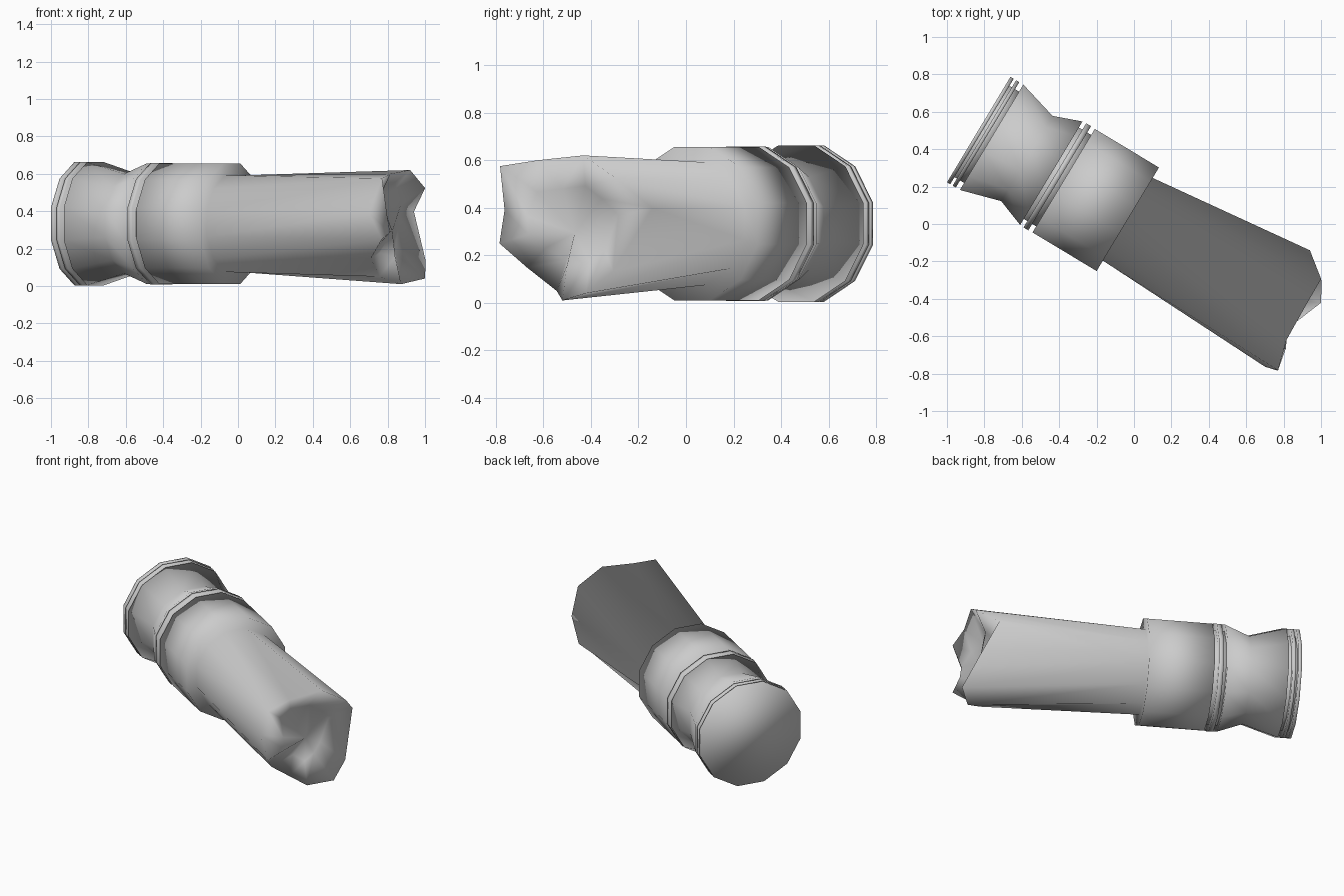
import bpy, bmesh, math
from mathutils import Matrix

if "Cube" in bpy.data.objects:
    bpy.data.objects.remove(bpy.data.objects["Cube"])

SIDES = 12
CENTRE_Z = 0.333
PLACE = Matrix.Translation((-0.83, 0.505, CENTRE_Z)) @ Matrix.Rotation(math.radians(-31.05), 4, "Z")

stone = bpy.data.materials.new("grey_stone")
stone.use_nodes = True
GREY = (0.6, 0.6, 0.6, 1)
stone.diffuse_color = GREY
stone.node_tree.nodes["Principled BSDF"].inputs["Base Color"].default_value = GREY


def ring(bm, along, apothem):
    """Twelve-sided ring around the column axis, with flats on top and sides."""
    radius = apothem / math.cos(math.pi / SIDES)
    angles = [math.tau * (i + 0.5) / SIDES for i in range(SIDES)]
    return [bm.verts.new((along, radius * math.cos(a), radius * math.sin(a))) for a in angles]


def bridge(bm, a, b):
    for i in range(SIDES):
        j = (i + 1) % SIDES
        bm.faces.new((a[i], a[j], b[j], b[i]))


def finish(bm, name):
    for face in bm.faces:
        face.smooth = True
    mesh = bpy.data.meshes.new(name)
    bm.to_mesh(mesh)
    bm.free()
    mesh.materials.append(stone)
    obj = bpy.data.objects.new(name, mesh)
    obj.matrix_world = PLACE
    bpy.context.collection.objects.link(obj)


def drum(name, profile):
    """Closed solid through (distance along axis, apothem) pairs."""
    bm = bmesh.new()
    rings = [ring(bm, t, r) for t, r in profile]
    for a, b in zip(rings, rings[1:]):
        bridge(bm, a, b)
    bm.faces.new(rings[0][::-1])
    bm.faces.new(rings[-1])
    finish(bm, name)


# Foot disc, thin bands and the recessed cores between them
drum("foot_disc", [(0, 0.329), (0.02, 0.329)])
drum("foot_band", [(0.035, 0.329), (0.055, 0.329)])
drum("foot_core", [(0.01, 0.285), (0.1, 0.285)])
drum("neck_band", [(0.475, 0.325), (0.505, 0.325)])
drum("neck_core", [(0.44, 0.285), (0.55, 0.285)])

# Waisted base
drum("waisted_base", [(0.08, 0.329), (0.3, 0.266), (0.453, 0.323)])

# Collar running into the broken shaft: shoulder, flaring sides and jagged end
bm = bmesh.new()
collar = ring(bm, 0.53, 0.323)
shoulder = ring(bm, 0.93, 0.323)
root = ring(bm, 0.93, 0.258)
bm.faces.new(collar[::-1])
bridge(bm, collar, shoulder)
bridge(bm, shoulder, root)

# Jagged rim as (along, sideways, up), counterclockwise from the left side
rim_points = [
    (1.85, 0.36, 0.065), (1.98, 0.26, 0.19), (1.983, 0.1, 0.287), (1.99, -0.115, 0.267),
    (2.035, -0.277, 0.242), (1.965, -0.297, 0.057), (2.035, -0.28, -0.083), (1.925, -0.21, -0.185),
    (1.9, -0.08, -0.283), (1.987, 0, -0.323), (2.045, 0.15, -0.293), (1.99, 0.25, -0.2)]
rim = [bm.verts.new(p) for p in rim_points]

# Long shaft facets: the folds lean the other way over the top
for i in range(SIDES):
    j = (i + 1) % SIDES
    if i < 4 or j == 0:
        bm.faces.new((root[i], root[j], rim[j]))
        bm.faces.new((root[i], rim[j], rim[i]))
    else:
        bm.faces.new((root[i], root[j], rim[i]))
        bm.faces.new((root[j], rim[j], rim[i]))

# Hollows and ridges of the fracture
depths = [1.86, 1.9, 1.89, 1.88, 1.94, 2.0, 2.01, 1.93, 1.88, 1.95, 1.9, 1.87]
inner = [bm.verts.new((t, 0.55 * p[1], 0.55 * p[2])) for t, p in zip(depths, rim_points)]
bridge(bm, rim, inner)
heart = bm.verts.new((1.92, 0.02, -0.04))
for i in range(SIDES):
    bm.faces.new((inner[i], inner[(i + 1) % SIDES], heart))
finish(bm, "collar_and_broken_shaft")
